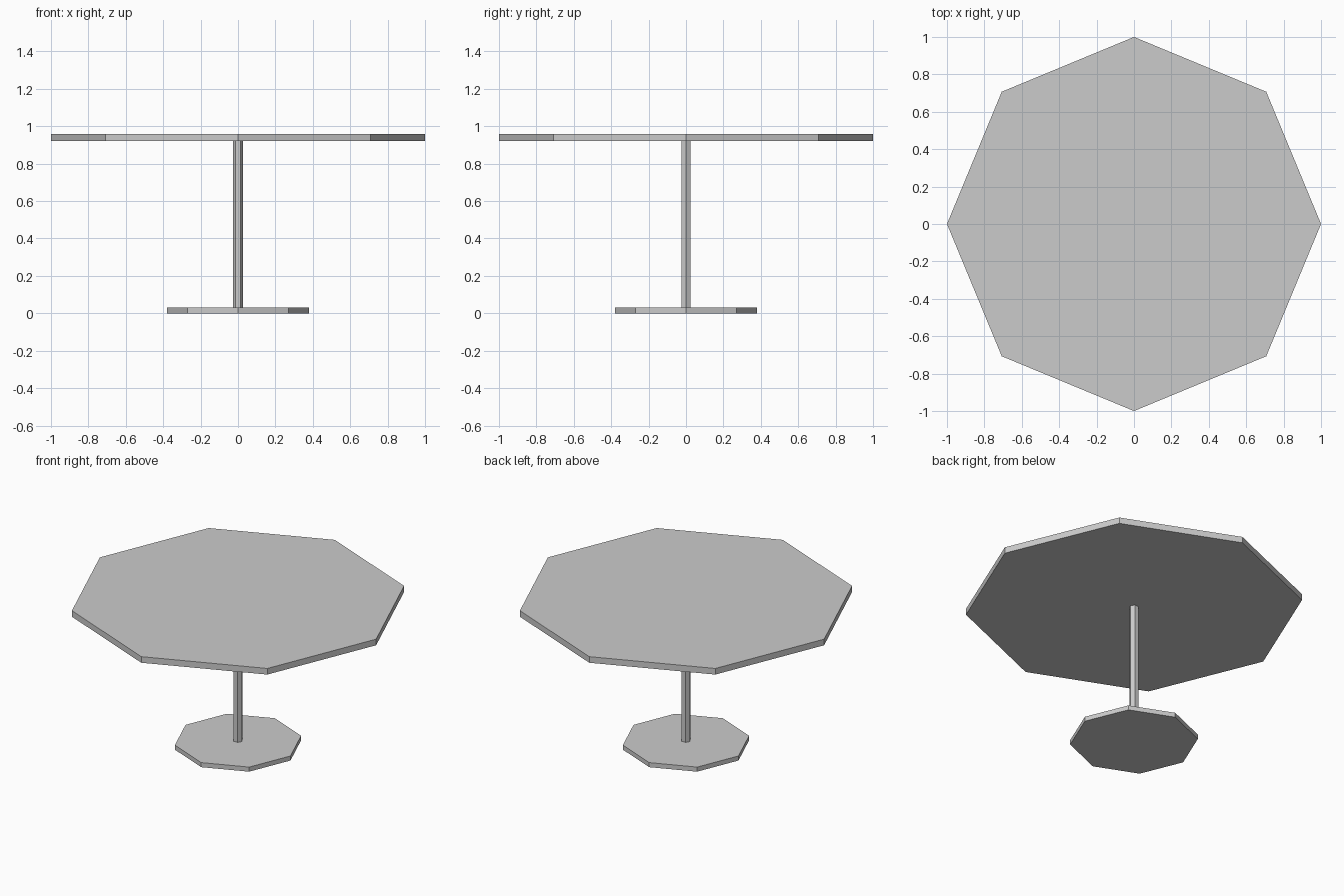
import bpy

if "Cube" in bpy.data.objects:
    bpy.data.objects.remove(bpy.data.objects["Cube"])


def prism(name, sides, radius, z0, z1):
    """Flat-sided upright prism with a corner on the +x axis."""
    bpy.ops.mesh.primitive_cylinder_add(
        vertices=sides, radius=radius, depth=z1 - z0,
        location=(0, 0, (z0 + z1) / 2))
    ob = bpy.context.object
    ob.name = name
    # primitive corners start on +y; a quarter turn puts one on +x
    ob.rotation_euler.z = 1.5707963
    return ob


# Octagonal foot, thin hexagonal column, octagonal top
prism("base", 8, 0.38, 0.0, 0.03)
prism("column", 6, 0.028, 0.03, 0.92)
prism("table_top", 8, 1.0, 0.92, 0.96)
